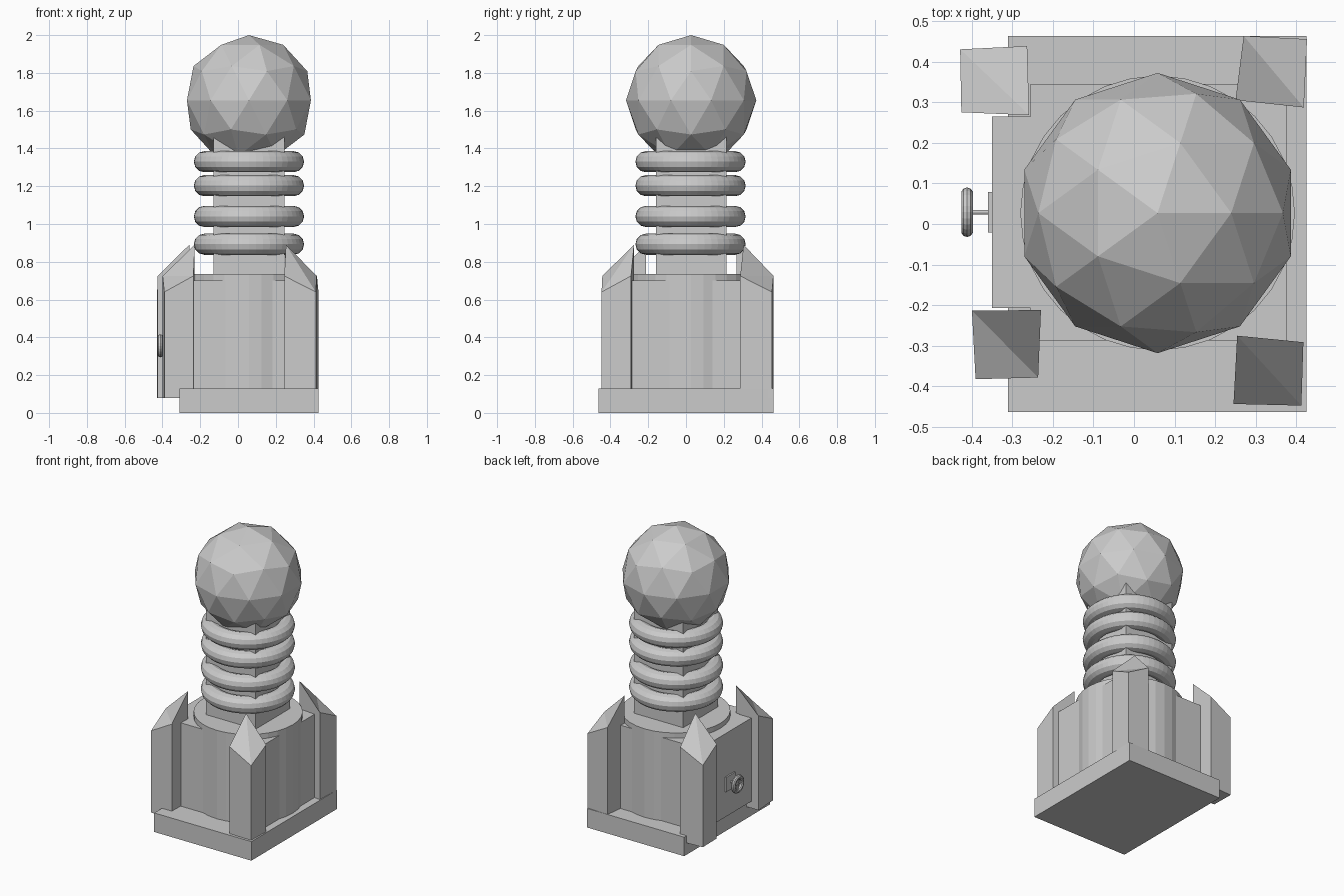
import bpy
from math import pi

if "Cube" in bpy.data.objects:
    bpy.data.objects.remove(bpy.data.objects["Cube"])

CX, CY = 0.058, 0.027  # axis of the coil


def box(name, x0, x1, y0, y1, z0, z1):
    bpy.ops.mesh.primitive_cube_add(size=1, location=((x0 + x1) / 2, (y0 + y1) / 2, (z0 + z1) / 2))
    ob = bpy.context.object
    ob.name = name
    ob.scale = (x1 - x0, y1 - y0, z1 - z0)
    return ob


def rod(name, radius, depth, loc, rot=(0, 0, 0), sides=32):
    bpy.ops.mesh.primitive_cylinder_add(vertices=sides, radius=radius, depth=depth, location=loc, rotation=rot)
    bpy.context.object.name = name


def ring(name, major, minor, loc, rot=(0, 0, 0), segs=(48, 12)):
    bpy.ops.mesh.primitive_torus_add(major_radius=major, minor_radius=minor, major_segments=segs[0],
                                     minor_segments=segs[1], location=loc, rotation=rot)
    bpy.context.object.name = name


def pillar(name, corners, inner):
    """Square post from four plan corners (counter-clockwise from back left), top sloping up to the inner corner."""
    tops = [0.725] * 4
    tops[inner] = 0.89
    tops[(inner + 2) % 4] = 0.64
    verts = [(x, y, 0.08) for x, y in corners] + [(x, y, z) for (x, y), z in zip(corners, tops)]
    faces = [(3, 2, 1, 0), (4, 5, 6), (4, 6, 7)]
    faces += [(i, (i + 1) % 4, (i + 1) % 4 + 4, i + 4) for i in range(4)]
    me = bpy.data.meshes.new(name)
    me.from_pydata(verts, [], faces)
    bpy.context.collection.objects.link(bpy.data.objects.new(name, me))


# Base and housing
box("base_plate", -0.31, 0.425, -0.463, 0.463, 0, 0.13)
box("housing", -0.255, 0.375, -0.287, 0.345, 0.1, 0.70)
rod("housing_drum", 0.338, 0.635, (CX, CY, 0.4175))
box("side_panel", -0.35, -0.2, -0.207, 0.265, 0.13, 0.70)

# Corner pillars, each slightly twisted
pillar("pillar_back_left", [(-0.428, 0.43), (-0.425, 0.275), (-0.258, 0.268), (-0.263, 0.438)], 2)
pillar("pillar_back_right", [(0.27, 0.463), (0.25, 0.305), (0.418, 0.287), (0.426, 0.455)], 1)
pillar("pillar_front_left", [(-0.399, -0.213), (-0.39, -0.382), (-0.236, -0.378), (-0.229, -0.212)], 3)
pillar("pillar_front_right", [(0.254, -0.275), (0.245, -0.443), (0.412, -0.447), (0.417, -0.291)], 0)

# Column with coils and ball
box("column", CX - 0.187, CX + 0.187, CY - 0.187, CY + 0.187, 0.68, 1.49)
for i, z in enumerate((0.893, 1.04, 1.203, 1.33)):
    ring(f"coil_ring_{i + 1}", 0.236, 0.056, (CX, CY - 0.003, z))
bpy.ops.mesh.primitive_ico_sphere_add(subdivisions=2, radius=0.345, location=(CX, CY, 1.655))
bpy.context.object.name = "top_ball"

# Hand wheel on the left panel
WY, WZ = 0.029, 0.355
box("wheel_mount", -0.36, -0.34, WY - 0.05, WY + 0.05, WZ - 0.05, WZ + 0.05)
rod("wheel_stem", 0.006, 0.065, (-0.3825, WY, WZ), (0, pi / 2, 0), 12)
ring("wheel_rim", 0.046, 0.015, (-0.411, WY, WZ), (0, pi / 2, 0), (24, 10))
for i, r in enumerate((0, pi / 2)):
    rod(f"wheel_spoke_{i + 1}", 0.006, 0.09, (-0.411, WY, WZ), (r, 0, 0), 8)
